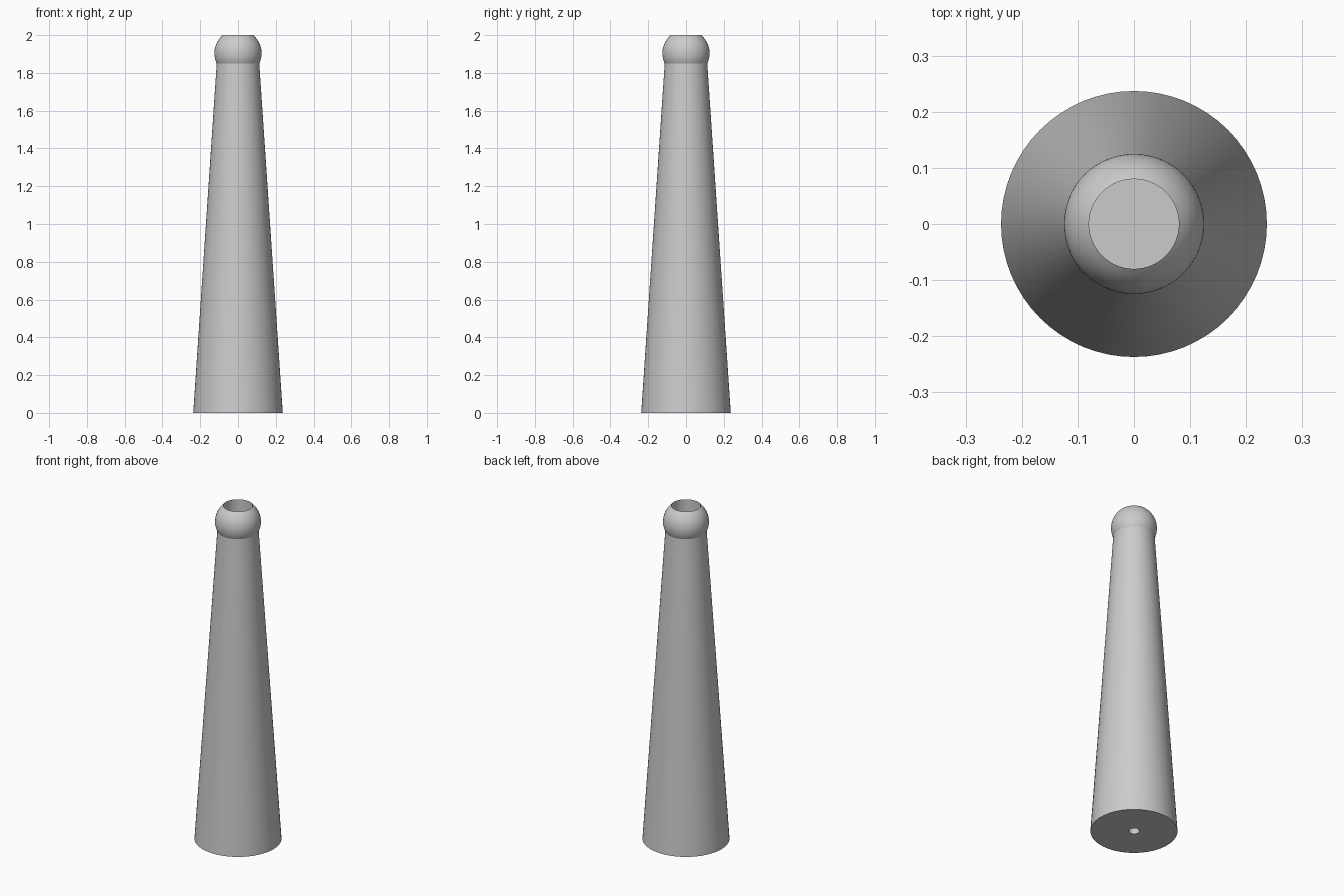
import bpy, bmesh, math

cube = bpy.data.objects.get("Cube")
if cube:
    bpy.data.objects.remove(cube, do_unlink=True)

GREY = (0.6, 0.6, 0.6, 1.0)
grey = bpy.data.materials.new("plain grey")
grey.use_nodes = True
grey.diffuse_color = GREY
grey.node_tree.nodes["Principled BSDF"].inputs["Base Color"].default_value = GREY


def lathe(name, profile, steps=64):
    """Turn an (r, z) profile around the z axis into a closed solid."""
    bm = bmesh.new()
    verts = [bm.verts.new((r, 0, z)) for r, z in profile]
    edges = [bm.edges.new(pair) for pair in zip(verts, verts[1:])]
    bmesh.ops.spin(bm, geom=verts + edges, cent=(0, 0, 0), axis=(0, 0, 1),
                   angle=math.tau, steps=steps, use_duplicate=False)
    bmesh.ops.remove_doubles(bm, verts=bm.verts, dist=1e-5)
    bmesh.ops.recalc_face_normals(bm, faces=bm.faces)
    mesh = bpy.data.meshes.new(name)
    bm.to_mesh(mesh)
    bm.free()
    mesh.materials.append(grey)
    obj = bpy.data.objects.new(name, mesh)
    bpy.context.collection.objects.link(obj)
    bpy.ops.object.select_all(action='DESELECT')
    obj.select_set(True)
    bpy.context.view_layer.objects.active = obj
    bpy.ops.object.shade_smooth_by_angle(angle=math.radians(30))
    return obj


# Tapered post with a small blind hole in its base
hole_r, hole_depth = 0.03, 0.2
lathe("tapered_post", [(0, hole_depth), (hole_r, hole_depth), (hole_r, 0),
                       (0.237, 0), (0.112, 1.86), (0, 1.86)])

# Ball head cut flat at the top, with a round socket
ball_r, socket_r, top, socket_depth = 0.125, 0.08, 2.0, 0.12
centre = top - math.sqrt(ball_r ** 2 - socket_r ** 2)
start, end = -math.pi / 2, math.acos(socket_r / ball_r)
arc = []
for i in range(25):
    a = start + (end - start) * i / 24
    arc.append((ball_r * math.cos(a), centre + ball_r * math.sin(a)))
floor = top - socket_depth
lathe("ball_head", arc + [(socket_r, floor), (0, floor)])
